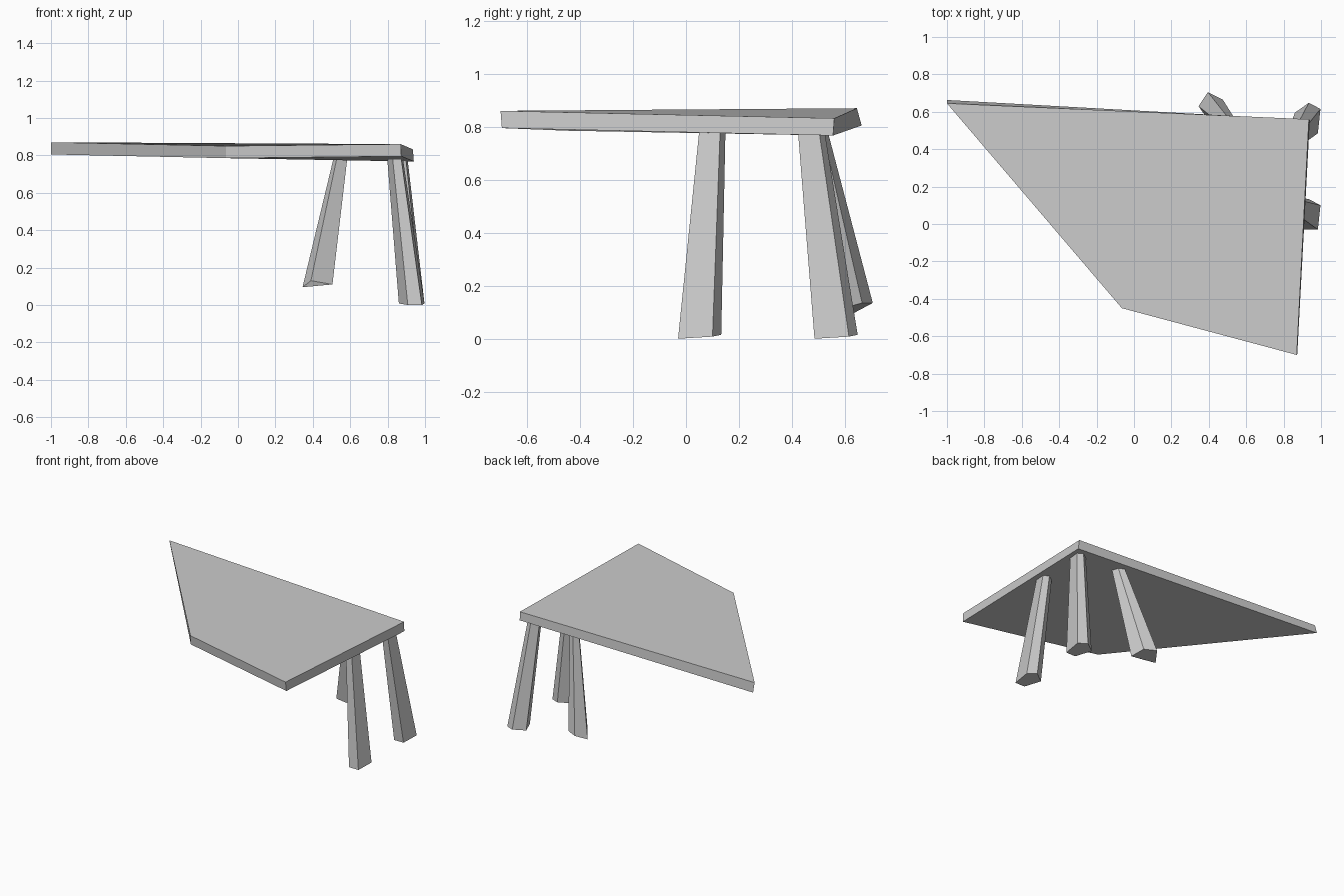
import bpy
import bmesh
from mathutils import Vector

cube = bpy.data.objects.get("Cube")
if cube:
    bpy.data.objects.remove(cube, do_unlink=True)

GREY = (0.6, 0.6, 0.6, 1.0)
mat = bpy.data.materials.new("plain grey")
mat.use_nodes = True
mat.diffuse_color = GREY
mat.node_tree.nodes["Principled BSDF"].inputs["Base Color"].default_value = GREY


def prism(name, lower, upper):
    """Closed solid between two matching rings of points."""
    bm = bmesh.new()
    low = [bm.verts.new(p) for p in lower]
    top = [bm.verts.new(p) for p in upper]
    bm.faces.new(low[::-1])
    bm.faces.new(top)
    n = len(low)
    for i in range(n):
        j = (i + 1) % n
        bm.faces.new((low[i], low[j], top[j], top[i]))
    bmesh.ops.recalc_face_normals(bm, faces=bm.faces)
    mesh = bpy.data.meshes.new(name)
    bm.to_mesh(mesh)
    bm.free()
    mesh.materials.append(mat)
    obj = bpy.data.objects.new(name, mesh)
    bpy.context.collection.objects.link(obj)


def leg(name, foot, top_centre, taper):
    """Five-sided leg narrowing from its foot up to the tabletop."""
    foot = [Vector(p) for p in foot]
    mid = sum(foot, Vector()) / len(foot)
    upper = []
    for p in foot:
        d = (p - mid) * taper
        upper.append(Vector(top_centre) + Vector((d.x, d.y, d.z)))
    prism(name, foot, upper)


# Slightly tilted four-cornered tabletop
top_ring = [Vector(p) for p in ((-1, 0.645, 0.87), (-0.065, -0.45, 0.85),
                                (0.87, -0.70, 0.86), (0.935, 0.56, 0.832))]
shift = [(0, 0.018), (0, 0.005), (0.003, 0.005), (0.005, -0.005)]
low_ring = [p + Vector((dx, dy, -0.065)) for p, (dx, dy) in zip(top_ring, shift)]
prism("tabletop", low_ring, top_ring)

# Two standing legs share one foot outline
foot = [(0.983, -0.03, 0.0), (0.997, 0.10, 0.008), (0.935, 0.133, 0.015),
        (0.86, 0.08, 0.008), (0.908, -0.03, 0.0)]
leg("side_leg", foot, (0.842, 0.10, 0.805), 0.6)
leg("corner_leg", [(x, y + 0.515, z) for x, y, z in foot], (0.868, 0.47, 0.80), 0.6)

# Shorter splayed back leg
back_foot = [(0.345, 0.63, 0.095), (0.395, 0.705, 0.135), (0.475, 0.665, 0.135),
             (0.505, 0.575, 0.11), (0.39, 0.565, 0.13)]
leg("back_leg", back_foot, (0.55, 0.49, 0.815), 0.45)
